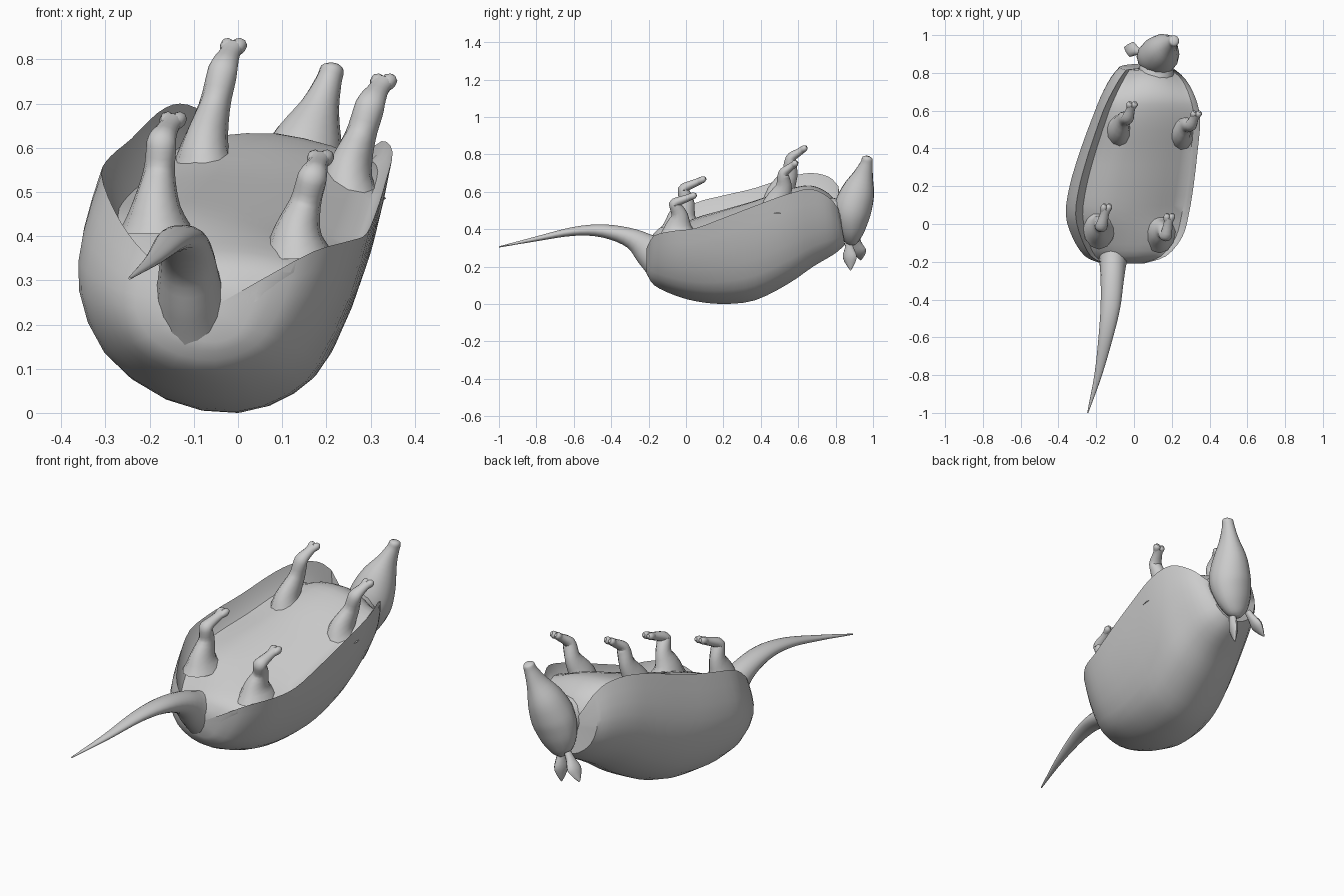
import bpy, bmesh, math
from mathutils import Vector


def spline(pts, n):
    """Catmull-Rom through points of any dimension, n steps per span."""
    pts = [Vector(p) for p in pts]
    ext = [2 * pts[0] - pts[1]] + pts + [2 * pts[-1] - pts[-2]]
    out = []
    for i in range(1, len(ext) - 2):
        a, b, c, d = ext[i - 1:i + 3]
        for k in range(n):
            t = k / n
            out.append(0.5 * (2 * b + (c - a) * t + (2 * a - 5 * b + 4 * c - d) * t * t
                              + (3 * b - a - 3 * c + d) * t ** 3))
    return out + [pts[-1]]


def loft(name, rings, angle=50):
    """Skin closed rings, cap both ends, smooth shade."""
    bm = bmesh.new()
    vs = [[bm.verts.new(p) for p in r] for r in rings]
    n = len(vs[0])
    for a, b in zip(vs, vs[1:]):
        for i in range(n):
            j = (i + 1) % n
            bm.faces.new((a[i], a[j], b[j], b[i]))
    for r in (vs[0], vs[-1]):
        mid = bm.verts.new(sum((v.co for v in r), Vector()) / n)
        for i in range(n):
            bm.faces.new((r[i], r[(i + 1) % n], mid))
    bmesh.ops.recalc_face_normals(bm, faces=bm.faces)
    me = bpy.data.meshes.new(name)
    bm.to_mesh(me)
    bm.free()
    ob = bpy.data.objects.new(name, me)
    bpy.context.collection.objects.link(ob)
    bpy.ops.object.select_all(action='DESELECT')
    ob.select_set(True)
    bpy.context.view_layer.objects.active = ob
    bpy.ops.object.shade_smooth_by_angle(angle=math.radians(angle))
    return ob


def tube(name, stations, side=(1, 0, 0), sides=14, n=4):
    """Elliptical tube; station = x, y, z, radius along side, radius across."""
    pts = [p if len(p) == 5 else (*p, p[3]) for p in stations]
    st = spline(pts, n)
    rings = []
    for i, s in enumerate(st):
        a, b = st[max(i - 1, 0)], st[min(i + 1, len(st) - 1)]
        t = Vector(b[:3]) - Vector(a[:3])
        t.normalize()
        u = Vector(side)
        u = (u - t * u.dot(t)).normalized()
        w = t.cross(u)
        rings.append([Vector(s[:3]) + u * s[3] * math.cos(k * math.tau / sides)
                      + w * s[4] * math.sin(k * math.tau / sides) for k in range(sides)])
    return loft(name, rings)


# Shell and belly: y, left x, right x, keel x, keel z, left rim z, right rim z
rows = [(-0.21, -0.17, 0.05, -0.05, 0.16, 0.31, 0.30),
        (-0.17, -0.26, 0.17, -0.05, 0.10, 0.38, 0.365),
        (-0.07, -0.325, 0.255, -0.03, 0.05, 0.46, 0.39),
        (0.05, -0.36, 0.29, -0.02, 0.015, 0.54, 0.405),
        (0.20, -0.34, 0.315, 0.0, 0.0, 0.58, 0.46),
        (0.37, -0.29, 0.335, 0.03, 0.02, 0.62, 0.525),
        (0.55, -0.225, 0.35, 0.07, 0.11, 0.68, 0.59),
        (0.68, -0.17, 0.325, 0.09, 0.20, 0.70, 0.615),
        (0.79, -0.11, 0.275, 0.10, 0.265, 0.68, 0.57),
        (0.85, -0.065, 0.215, 0.09, 0.315, 0.63, 0.51)]
# Section shape: sideways fraction (left negative), height fraction
outer = [(-0.85, 1), (-0.97, 0.75), (-1, 0.5), (-0.83, 0.23), (-0.45, 0.05), (0, 0),
         (0.38, 0.09), (0.62, 0.26), (0.86, 0.63), (1, 1)]
# Belly: sideways fraction, drop below the rim line
inner = [(1, 0), (0.88, 0.05), (0.5, 0.03), (0, 0.025), (-0.45, 0.05), (-0.74, 0.085), (-0.85, 0)]

rings = []
for y, xl, xr, xb, zb, zl, zr in spline(rows, 3):
    def px(u):
        return xb + (u * (xr - xb) if u > 0 else -u * (xl - xb))

    front = max(0, (y - 0.6) * 4)
    ring = []
    for u, h in spline(outer, 2):
        full = 1 + 0.3 * front * h * (1 - h)  # fuller flanks at the front
        ring.append((px(u * full), y - 0.035 * h * front, zb + h * ((zr if u > 0 else zl) - zb)))
    x0, x1, ytop = px(-0.85), px(1), ring[0][1]
    sink = 1 + 0.7 * front ** 2
    for u, d in spline(inner, 2)[1:-1]:
        f = (px(u) - x0) / (x1 - x0)
        ring.append((px(u), ytop, zl + (zr - zl) * f - d * sink))
    rings.append([Vector(p) for p in ring])
loft("shell_and_belly", rings)

# Tail
tube("tail", [(-0.10, -0.10, 0.22, 0.10, 0.13), (-0.11, -0.19, 0.28, 0.075, 0.092),
              (-0.115, -0.29, 0.35, 0.062, 0.055), (-0.125, -0.44, 0.39, 0.052, 0.036),
              (-0.15, -0.60, 0.388, 0.038, 0.024), (-0.19, -0.80, 0.348, 0.02, 0.013),
              (-0.245, -1.0, 0.305, 0.003, 0.003)], sides=18)

# Neck and head
tube("neck", [(0.10, 0.68, 0.46, 0.12), (0.115, 0.79, 0.47, 0.10), (0.125, 0.89, 0.48, 0.07)])
tube("head", [(0.075, 0.885, 0.318, 0.02), (0.085, 0.885, 0.345, 0.06, 0.045),
              (0.105, 0.885, 0.41, 0.095, 0.078), (0.13, 0.89, 0.50, 0.108, 0.102),
              (0.155, 0.92, 0.60, 0.086, 0.09), (0.185, 0.948, 0.69, 0.046, 0.054),
              (0.205, 0.965, 0.75, 0.03, 0.034), (0.214, 0.97, 0.78, 0.026, 0.028),
              (0.216, 0.972, 0.79, 0.012, 0.012)])

# Ears: leaf shapes
for name, a, b in (("left_ear", (0.035, 0.91, 0.355), (-0.05, 0.935, 0.235)),
                   ("right_ear", (0.10, 0.87, 0.345), (0.09, 0.88, 0.18))):
    a, b = Vector(a), Vector(b)
    prof = ((0, 0.018, 0.015), (0.25, 0.024, 0.018), (0.55, 0.04, 0.02),
            (0.8, 0.025, 0.012), (1, 0.003, 0.003))
    tube(name, [(*a.lerp(b, t), r, q) for t, r, q in prof], side=(0.4, 1, 0.2), sides=10, n=3)

# Legs: base, ankle, foot tip
legs = {"front_left": ((-0.075, 0.51, 0.60), (-0.032, 0.565, 0.785), (-0.006, 0.645, 0.84)),
        "front_right": ((0.25, 0.49, 0.54), (0.302, 0.525, 0.705), (0.335, 0.595, 0.76)),
        "rear_left": ((-0.185, -0.02, 0.47), (-0.172, -0.01, 0.62), (-0.142, 0.105, 0.672)),
        "rear_right": ((0.135, -0.04, 0.41), (0.17, -0.06, 0.54), (0.19, 0.055, 0.585))}
for name, pts in legs.items():
    base, ankle, tip = map(Vector, pts)
    knee = base.lerp(ankle, 0.5) + Vector((0, 0.015, 0))
    foot = ankle.lerp(tip, 0.5)
    # Flared hip, shank and foot
    tube(name + "_leg", [(*(base - Vector((0, 0, 0.06))), 0.085, 0.115), (*base, 0.055, 0.075),
                         (*knee, 0.036, 0.045), (*base.lerp(ankle, 0.85), 0.034, 0.032),
                         (*ankle, 0.032, 0.026), (*foot, 0.024, 0.02),
                         (*ankle.lerp(tip, 0.8), 0.026, 0.018)], sides=12, n=3)
    # Two toes on each foot
    for s in (-1, 1):
        off = Vector((0.013 * s, 0, 0))
        tube(name + "_toe", [(*(foot + off * 0.5), 0.012), (*(ankle.lerp(tip, 0.85) + off), 0.018),
                             (*(tip + off), 0.009)], sides=8, n=3)
